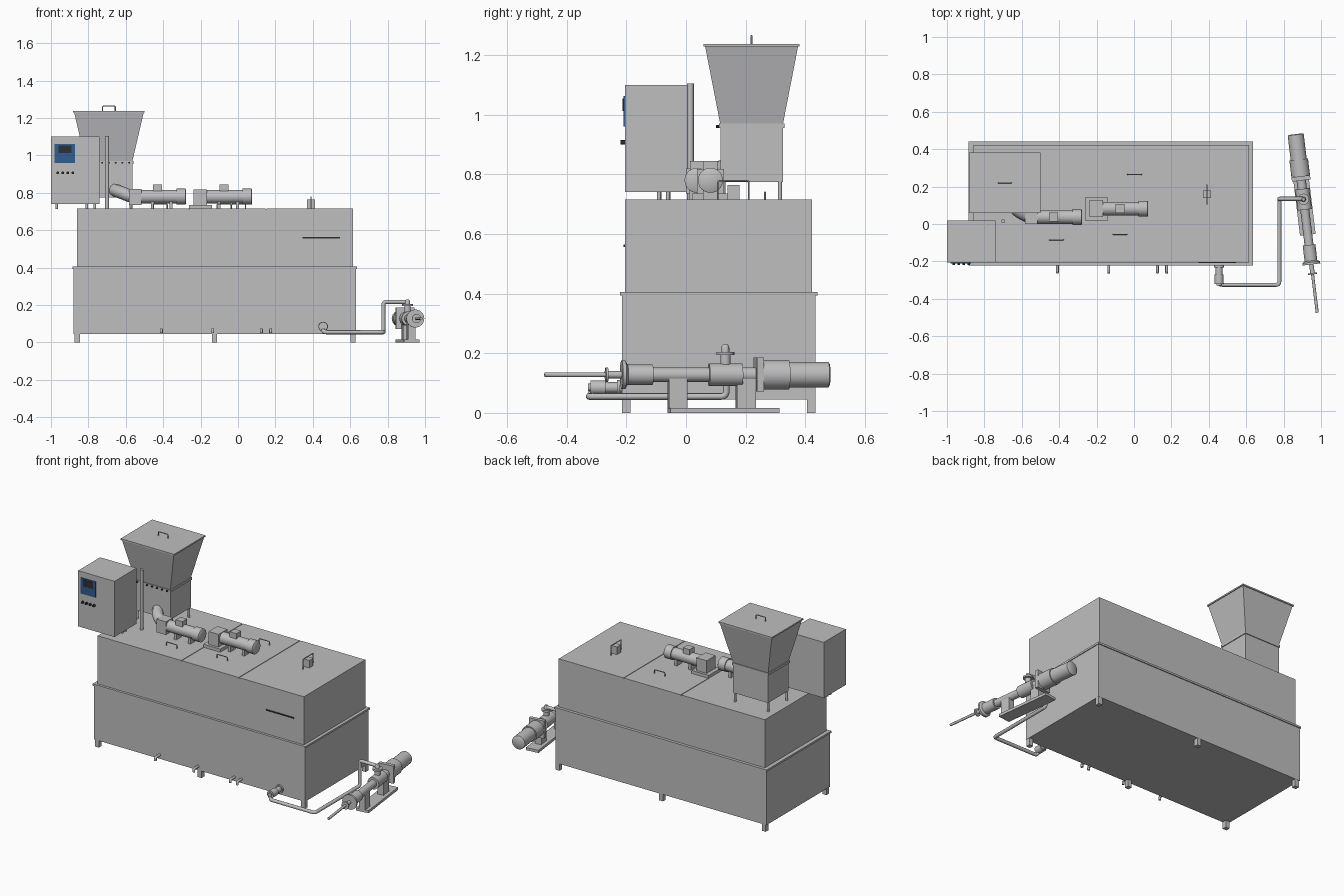
import bpy, bmesh, math
from mathutils import Vector, Matrix

if "Cube" in bpy.data.objects:
    bpy.data.objects.remove(bpy.data.objects["Cube"])


def material(name, rgb):
    m = bpy.data.materials.new(name)
    m.diffuse_color = (*rgb, 1)
    m.use_nodes = True
    m.node_tree.nodes["Principled BSDF"].inputs["Base Color"].default_value = m.diffuse_color
    return m


STEEL = material("steel grey", (0.52, 0.52, 0.53))
BLUE = material("panel blue", (0.03, 0.11, 0.28))
DARK = material("dark grey", (0.03, 0.03, 0.035))


def finish(name, bm, mat, smooth=False):
    bmesh.ops.recalc_face_normals(bm, faces=bm.faces[:])
    me = bpy.data.meshes.new(name)
    bm.to_mesh(me)
    bm.free()
    me.materials.append(mat)
    ob = bpy.data.objects.new(name, me)
    bpy.context.collection.objects.link(ob)
    if smooth:
        bpy.ops.object.select_all(action='DESELECT')
        ob.select_set(True)
        bpy.context.view_layer.objects.active = ob
        bpy.ops.object.shade_smooth_by_angle(angle=math.radians(40))
    return ob


def box(name, x, y, z, mat=STEEL):
    """Box from (min, max) ranges."""
    bm = bmesh.new()
    bmesh.ops.create_cube(bm, size=1)
    for v in bm.verts:
        v.co = [r[0] + (c + 0.5) * (r[1] - r[0]) for r, c in zip((x, y, z), v.co)]
    return finish(name, bm, mat)


def lathe(name, start, axis, profile, mat=STEEL, segments=24):
    """Solid of revolution; profile is (distance along axis, radius)."""
    q = Vector((0, 0, 1)).rotation_difference(Vector(axis)).to_matrix()
    bm = bmesh.new()
    rings = []
    for d, r in profile:
        rings.append([bm.verts.new(Vector(start) + q @ Vector(
            (r * math.cos(a), r * math.sin(a), d)))
            for a in (2 * math.pi * i / segments for i in range(segments))])
    for a, b in zip(rings, rings[1:]):
        for i in range(segments):
            j = (i + 1) % segments
            bm.faces.new((a[i], a[j], b[j], b[i]))
    bm.faces.new(rings[0])
    bm.faces.new(rings[-1])
    return finish(name, bm, mat, True)


def rod(name, a, b, r, mat=STEEL, segments=16):
    d = Vector(b) - Vector(a)
    return lathe(name, a, d.normalized(), [(0, r), (d.length, r)], mat, segments)


def pipe(name, points, r, bend=0.02):
    """Round pipe along a path with rounded corners."""
    pts = [Vector(p) for p in points]
    path = [pts[0]]
    for a, p, c in zip(pts, pts[1:], pts[2:]):
        s, e = p + (a - p).normalized() * bend, p + (c - p).normalized() * bend
        path += [s * (1 - t) ** 2 + p * 2 * t * (1 - t) + e * t * t
                 for t in (0, 0.25, 0.5, 0.75, 1)]
    path.append(pts[-1])
    cu = bpy.data.curves.new(name, 'CURVE')
    cu.dimensions = '3D'
    cu.bevel_depth, cu.bevel_resolution, cu.use_fill_caps = r, 3, True
    sp = cu.splines.new('POLY')
    sp.points.add(len(path) - 1)
    for q, p in zip(sp.points, path):
        q.co = (*p, 1)
    cu.materials.append(STEEL)
    ob = bpy.data.objects.new(name, cu)
    bpy.context.collection.objects.link(ob)
    return ob


def handle(name, centre, half, height, axis=(1, 0, 0)):
    c, a, up = Vector(centre), Vector(axis) * half, Vector((0, 0, height))
    pipe(name, [c - a, c - a + up, c + a + up, c + a], 0.003, 0.006)


# Tank: lower shell, rim, upper shell and three lid panels
box("lower_tank", (-0.88, 0.63), (-0.215, 0.435), (0.045, 0.395))
box("tank_rim", (-0.885, 0.635), (-0.221, 0.441), (0.393, 0.405))
box("upper_tank", (-0.86, 0.615), (-0.205, 0.422), (0.4, 0.711))
for x0, x1 in ((-0.86, -0.262), (-0.258, 0.148), (0.152, 0.615)):
    box("lid_panel", (x0, x1), (-0.205, 0.422), (0.71, 0.716))
for x in (-0.86, -0.125, 0.615):
    for y in (-0.2, 0.42):
        box("tank_foot", (x - 0.014, x + 0.014), (y - 0.014, y + 0.014), (0, 0.046))
box("name_slot", (0.345, 0.545), (-0.209, -0.2), (0.556, 0.564), DARK)
for x, y in ((-0.415, -0.085), (-0.075, -0.055), (0.003, 0.265)):
    handle("lid_handle", (x, y, 0.714), 0.037, 0.026)
box("sensor_box", (0.368, 0.412), (0.14, 0.18), (0.714, 0.765))
handle("sensor_handle", (0.39, 0.158, 0.714), 0.052, 0.065, (0, 1, 0))

# Control cabinet with screen and knobs
box("cabinet", (-1.0, -0.74), (-0.205, 0.02), (0.74, 1.1))
for x in (-0.97, -0.765):
    for y in (-0.09, -0.06):
        rod("cabinet_foot", (x, y, 0.714), (x, y, 0.742), 0.007)
box("display_panel", (-0.98, -0.872), (-0.21, -0.204), (0.96, 1.062), BLUE)
box("display_screen", (-0.96, -0.89), (-0.2125, -0.209), (1.012, 1.054), DARK)
for x in (-0.964, -0.937, -0.91, -0.883):
    rod("knob", (x, -0.204, 0.907), (x, -0.219, 0.907), 0.0075, DARK)
rod("cable_post", (-0.7, 0.015, 0.714), (-0.7, 0.015, 1.105), 0.011)

# Hopper: tapered bin, lid, flange, neck and legs
HX, HY = -0.69, 0.22
bm = bmesh.new()
bmesh.ops.create_cube(bm, size=2)
for v in bm.verts:
    top = v.co.z > 0
    v.co = (HX + v.co.x * (0.186 if top else 0.125),
            HY + v.co.y * (0.156 if top else 0.105), 1.23 if top else 0.968)
finish("hopper_bin", bm, STEEL)
box("hopper_lid", (HX - 0.191, HX + 0.191), (HY - 0.161, HY + 0.161), (1.229, 1.238))
box("hopper_neck", (HX - 0.125, HX + 0.125), (HY - 0.105, HY + 0.105), (0.775, 0.96))
box("hopper_flange", (HX - 0.13, HX + 0.13), (HY - 0.11, HY + 0.11), (0.955, 0.97))
handle("hopper_handle", (HX, HY, 1.236), 0.034, 0.028)
for i in range(7):
    x = HX - 0.108 + i * 0.036
    rod("flange_bolt", (x, HY - 0.1, 0.961), (x, HY - 0.12, 0.961), 0.005, DARK, 8)
for sx in (-1, 1):
    for sy in (-1, 1):
        x, y = HX + sx * 0.118, HY + sy * 0.095
        rod("hopper_leg", (x, y, 0.714), (x, y, 0.777), 0.007)

# Two gear motors lying on the lid
for x, y, zc in ((-0.515, 0.037, 0.78), (-0.16, 0.082, 0.78)):
    lathe("drive_motor", (x - 0.01, y, zc), (1, 0, 0),
          [(0, 0.036), (0.195, 0.036), (0.195, 0.042), (0.243, 0.042), (0.246, 0.038)])
    box("terminal_box", (x + 0.06, x + 0.108), (y - 0.024, y + 0.024), (0.81, 0.845))
    for fx in (0.05, 0.15):
        box("motor_foot", (x + fx, x + fx + 0.016), (y - 0.025, y + 0.025), (0.714, 0.755))
box("feed_gearbox", (-0.583, -0.515), (0.0, 0.072), (0.735, 0.82))
pipe("feed_elbow", [(-0.66, 0.125, 0.815), (-0.625, 0.07, 0.802), (-0.56, 0.037, 0.777)], 0.034, 0.03)
box("mixer_gearbox", (-0.237, -0.165), (0.037, 0.127), (0.734, 0.818))
box("mixer_base", (-0.262, -0.14), (0.02, 0.142), (0.714, 0.736))

# Drain stubs and outlet along the front
for x in (-0.41, -0.135, 0.125, 0.175):
    pipe("drain_stub", [(x, -0.21, 0.07), (x, -0.258, 0.07), (x, -0.258, 0.05)], 0.008, 0.008)
lathe("outlet_valve", (0.455, -0.21, 0.085), (0, -1, 0),
      [(0, 0.016), (0.012, 0.016), (0.012, 0.026), (0.022, 0.026), (0.022, 0.018),
       (0.06, 0.018), (0.06, 0.024), (0.11, 0.024), (0.11, 0.013), (0.118, 0.013)])
pipe("transfer_pipe", [(0.455, -0.3, 0.085), (0.455, -0.325, 0.055), (0.777, -0.325, 0.055),
                       (0.777, 0.135, 0.055), (0.777, 0.135, 0.217), (0.905, 0.135, 0.217),
                       (0.905, 0.135, 0.17)], 0.011, 0.017)

# Discharge pump: built along y, then turned slightly as one assembly
AX, AZ = 0.0, 0.128
pump = [
    lathe("pump_body", (AX, 0, AZ), (0, 1, 0),
          [(-0.48, 0.008), (-0.274, 0.008), (-0.274, 0.024), (-0.266, 0.024), (-0.266, 0.012),
           (-0.22, 0.012), (-0.22, 0.048), (-0.208, 0.048), (-0.2, 0.034), (-0.115, 0.034),
           (-0.115, 0.024), (0.075, 0.024), (0.075, 0.038), (0.187, 0.038), (0.187, 0.025),
           (0.238, 0.025)]),
    box("pump_flange", (AX - 0.05, AX + 0.05), (0.232, 0.255), (0.072, 0.186)),
    lathe("pump_motor", (AX, 0, AZ), (0, 1, 0),
          [(0.25, 0.05), (0.345, 0.05), (0.345, 0.043), (0.478, 0.043), (0.482, 0.038)]),
    lathe("pump_inlet", (AX, 0.131, AZ), (0, 0, 1),
          [(0, 0.017), (0.066, 0.017), (0.066, 0.03), (0.077, 0.03), (0.077, 0.013),
           (0.095, 0.013), (0.101, 0.008)]),
    box("pump_base", (AX - 0.042, AX + 0.042), (-0.06, 0.308), (0, 0.017)),
    box("pump_front_support", (AX - 0.02, AX + 0.02), (-0.062, 0.0), (0.015, 0.115)),
    box("pump_rear_support", (AX - 0.02, AX + 0.02), (0.168, 0.232), (0.015, 0.115)),
]
turn = Matrix.Translation((0.922, 0.002, 0)) @ Matrix.Rotation(math.radians(6.9), 4, 'Z')
for ob in pump:
    ob.data.transform(turn)
